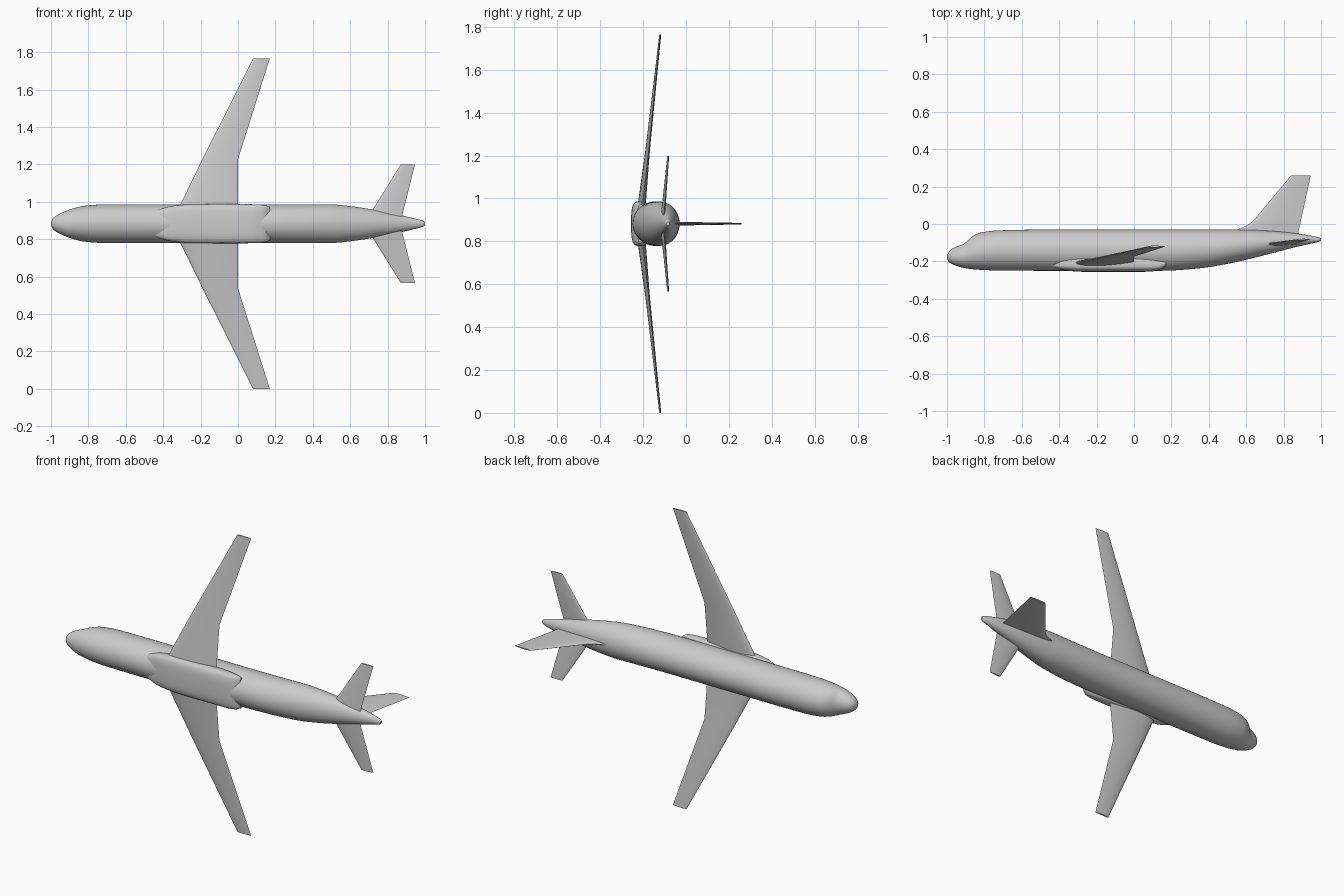
import bpy, bmesh, math
from mathutils import Vector

MID = 0.8825  # height of the fuselage axis

cube = bpy.data.objects.get("Cube")
if cube:
    bpy.data.objects.remove(cube, do_unlink=True)

paint = bpy.data.materials.new("light grey paint")
GREY = (0.6, 0.6, 0.6, 1)
paint.use_nodes = True
paint.diffuse_color = GREY
paint.node_tree.nodes["Principled BSDF"].inputs["Base Color"].default_value = GREY


def loft(name, rings):
    """Skin a list of closed rings and cap both ends."""
    bm = bmesh.new()
    loops = [[bm.verts.new(p) for p in ring] for ring in rings]
    count = len(loops[0])
    for a, b in zip(loops, loops[1:]):
        for i in range(count):
            j = (i + 1) % count
            bm.faces.new((a[i], a[j], b[j], b[i]))
    bm.faces.new(loops[0])
    bm.faces.new(loops[-1])
    bmesh.ops.recalc_face_normals(bm, faces=bm.faces)
    mesh = bpy.data.meshes.new(name)
    bm.to_mesh(mesh)
    bm.free()
    mesh.materials.append(paint)
    obj = bpy.data.objects.new(name, mesh)
    bpy.context.collection.objects.link(obj)
    bpy.ops.object.select_all(action='DESELECT')
    obj.select_set(True)
    bpy.context.view_layer.objects.active = obj
    bpy.ops.object.shade_smooth_by_angle(angle=math.radians(35))
    return obj


def refine(stations, steps=4):
    """Smoothly interpolate between stations with limited tangents."""
    pts = [Vector(s) for s in stations]

    def slope(i, k):
        if i == 0 or i == len(pts) - 1:
            a, b = (pts[0], pts[1]) if i == 0 else (pts[-2], pts[-1])
            return (b[k] - a[k]) / (b[0] - a[0])
        p, q, r = pts[i - 1:i + 2]
        s, t = (q[k] - p[k]) / (q[0] - p[0]), (r[k] - q[k]) / (r[0] - q[0])
        return 2 * s * t / (s + t) if s * t > 0 else 0

    out = []
    for i in range(len(pts) - 1):
        a, b = pts[i], pts[i + 1]
        h = b[0] - a[0]
        for n in range(steps):
            t = n / steps
            row = [a[0] + t * h]
            for k in range(1, len(a)):
                m, w = slope(i, k) * h, slope(i + 1, k) * h
                d = b[k] - a[k]
                row.append(a[k] + t * (m + t * (3 * d - 2 * m - w + t * (m + w - 2 * d))))
            out.append(row)
    return out + [list(pts[-1])]


def body_ring(x, top, bottom, half, power=1.0, count=40):
    """Rounded section; a power below one makes it squarer."""
    ring = []
    for i in range(count):
        a = math.tau * i / count
        c, s = math.cos(a), math.sin(a)
        c = math.copysign(abs(c) ** power, c)
        s = math.copysign(abs(s) ** power, s)
        ring.append((x, (top + bottom) / 2 + s * (top - bottom) / 2, MID + c * half))
    return ring


def foil(lead, trail, thick, normal, count=12):
    """Aerofoil ring between a leading and a trailing point."""
    lead, trail, normal = Vector(lead), Vector(trail), Vector(normal)
    ring = []
    for i in range(2 * count):
        u = (1 + math.cos(math.pi * i / count)) / 2
        shape = 2.6 * thick * (math.sqrt(u) * (1 - u) + 0.02 * u) / 2
        side = 1 if i < count else -1
        ring.append(lead.lerp(trail, u) + normal * shape * side)
    return ring


# Fuselage: x, top, bottom, half width
fuselage = [
    (-1.0, -.172, -.184, .006), (-.99, -.148, -.203, .028), (-.96, -.125, -.22, .05),
    (-.91, -.106, -.235, .072), (-.87, -.07, -.241, .085), (-.82, -.046, -.245, .096),
    (-.72, -.034, -.249, .103), (-.5, -.03, -.25, .104), (.15, -.03, -.25, .104),
    (.35, -.03, -.237, .104), (.5, -.03, -.213, .103), (.6, -.031, -.191, .094),
    (.72, -.036, -.161, .076), (.85, -.048, -.127, .05), (.95, -.063, -.104, .027),
    (.99, -.072, -.095, .016), (1.0, -.077, -.09, .008),
]
loft("fuselage", [body_ring(*s) for s in refine(fuselage)])

# Belly fairing around the wing root
fairing = [
    (-.44, -.19, -.235, .07), (-.36, -.178, -.25, .094), (-.25, -.172, -.256, .104),
    (-.02, -.172, -.256, .105), (.08, -.18, -.255, .104), (.14, -.192, -.245, .1),
    (.17, -.2, -.225, .09),
]
loft("belly_fairing", [body_ring(*s, power=.6) for s in refine(fairing)])

# Wings and tailplanes: span, leading x and y, trailing x and y, thickness
wing = [
    (.02, -.35, -.213, 0, -.209, .042), (.1, -.31, -.207, 0, -.202, .036),
    (.345, -.19, -.181, 0, -.174, .02), (.8825, .08, -.12, .17, -.12, .009),
]
tailplane = [
    (.01, .68, -.112, .87, -.106, .02), (.3165, .87, -.084, .946, -.081, .008),
]
for side, sign in (("left", 1), ("right", -1)):
    for part, table in (("wing", wing), ("tailplane", tailplane)):
        rings = [foil((lx, ly, MID + sign * span), (tx, ty, MID + sign * span), t, (0, 1, 0))
                 for span, lx, ly, tx, ty, t in table]
        loft(f"{part}_{side}", rings)

# Tail fin with a swept fillet at its foot: height, leading x, trailing x, thickness
fin = [(-.07, .55, .875, .016), (-.03, .55, .882, .016), (-.008, .605, .887, .016),
       (.02, .64, .893, .015), (.26, .84, .945, .007)]
loft("tail_fin", [foil((lx, y, MID), (tx, y, MID), t, (0, 0, 1)) for y, lx, tx, t in fin])
